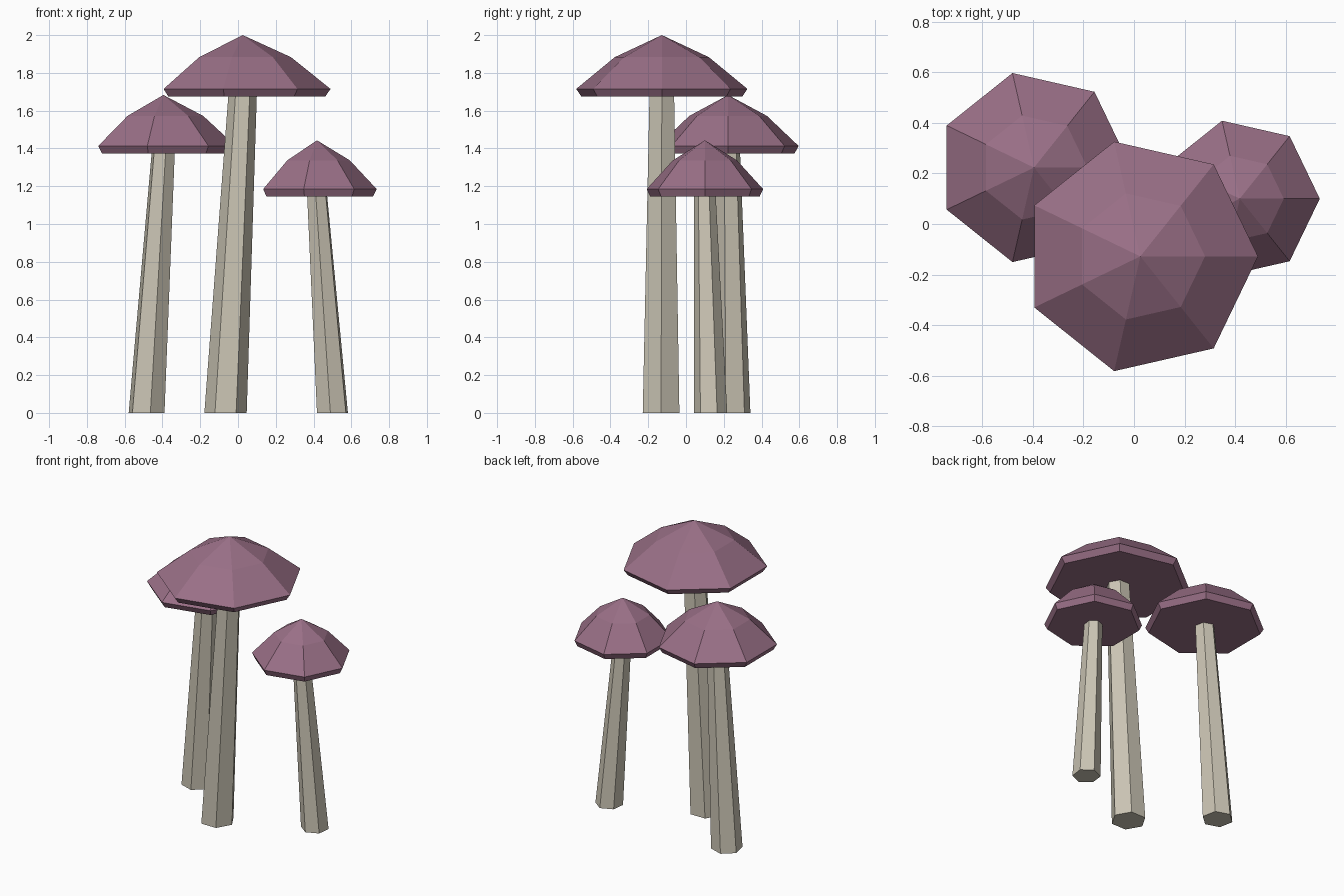
import bpy
import math

cube = bpy.data.objects.get("Cube")
if cube:
    bpy.data.objects.remove(cube, do_unlink=True)


def make_material(name, color):
    mat = bpy.data.materials.new(name)
    mat.use_nodes = True
    mat.diffuse_color = color
    mat.node_tree.nodes["Principled BSDF"].inputs["Base Color"].default_value = color
    return mat


MAUVE = make_material("mauve", (0.32, 0.16, 0.24, 1))
BEIGE = make_material("beige", (0.60, 0.56, 0.46, 1))


def loft(name, sides, turn, rings, mat, apex=None):
    """Join polygon rings (x, y, z, radius) from bottom to top, closed by a flat end or an apex."""
    verts, faces = [], []
    for x, y, z, r in rings:
        for i in range(sides):
            a = turn + math.tau * i / sides
            verts.append((x + r * math.cos(a), y + r * math.sin(a), z))
    for k in range(len(rings) - 1):
        for i in range(sides):
            j = (i + 1) % sides
            low, high = k * sides, (k + 1) * sides
            faces.append((low + i, low + j, high + j, high + i))
    faces.append(tuple(reversed(range(sides))))
    top = (len(rings) - 1) * sides
    if apex:
        verts.append(apex)
        for i in range(sides):
            faces.append((top + i, top + (i + 1) % sides, len(verts) - 1))
    else:
        faces.append(tuple(range(top, top + sides)))
    mesh = bpy.data.meshes.new(name)
    mesh.from_pydata(verts, [], faces)
    mesh.materials.append(mat)
    obj = bpy.data.objects.new(name, mesh)
    bpy.context.collection.objects.link(obj)
    return obj


def mushroom(name, centre, radius, under, apex_z, foot, foot_r, neck_r, turn):
    x, y = centre
    rim = under + 0.04
    shoulder = rim + 0.59 * (apex_z - rim)
    # faceted seven-sided cap
    loft(name + "_cap", 7, 0,
         [(x, y, under, radius * 0.94), (x, y, rim, radius),
          (x, y, shoulder, radius * 0.55)],
         MAUVE, apex=(x, y, apex_z))
    # leaning, tapered six-sided stem, ending just inside the cap
    loft(name + "_stem", 6, math.radians(turn),
         [(*foot, 0, foot_r), (x, y, under + 0.02, neck_r)], BEIGE)


mushroom("tall", (0.025, -0.128), 0.465, 1.675, 2.0, (-0.066, -0.132), 0.112, 0.075, 0)
mushroom("middle", (-0.395, 0.223), 0.383, 1.373, 1.683, (-0.484, 0.243), 0.10, 0.064, -18.5)
mushroom("short", (0.418, 0.10), 0.316, 1.145, 1.443, (0.50, 0.13), 0.089, 0.057, 23)
